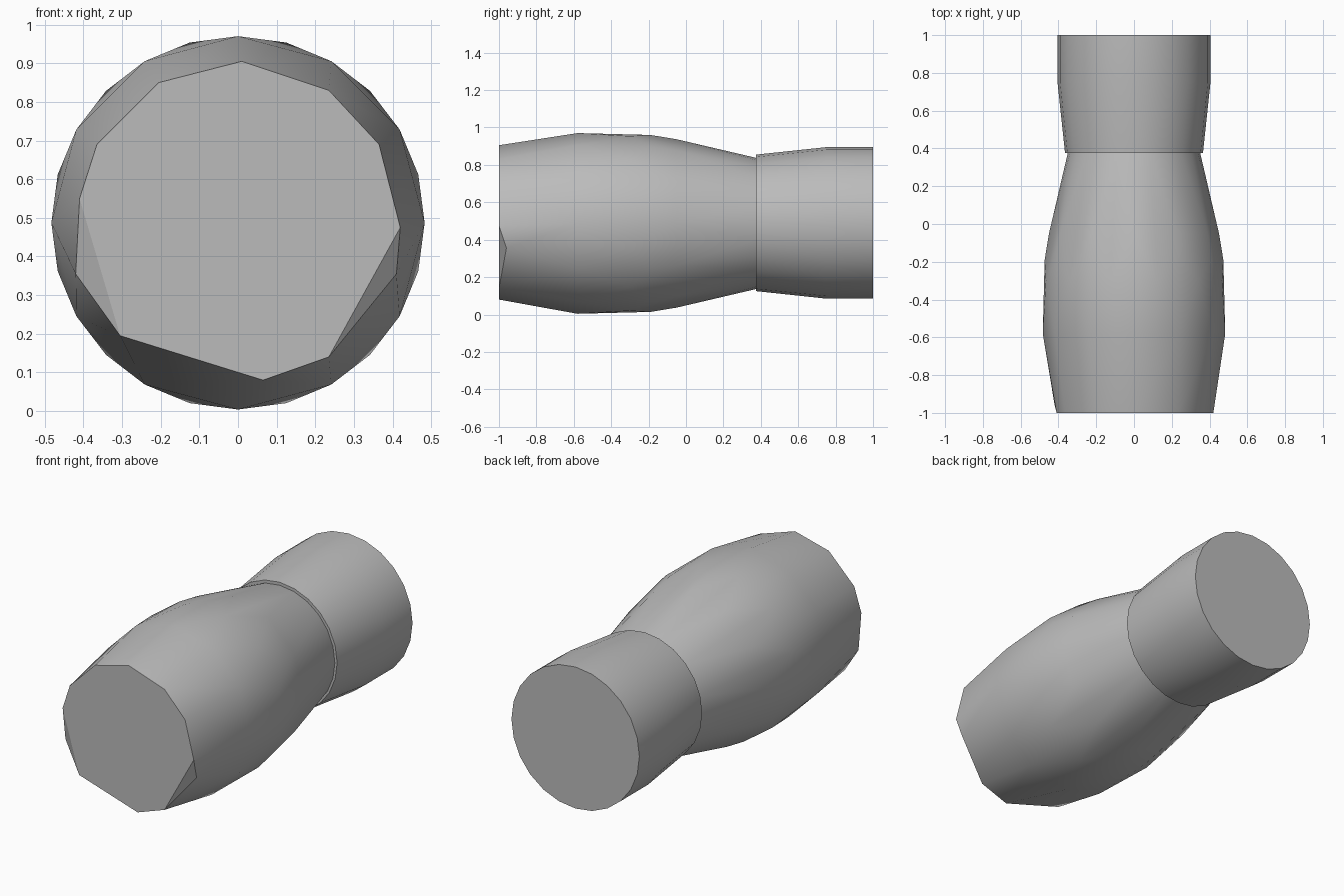
import bpy, bmesh, math
from mathutils import Vector

cube = bpy.data.objects.get("Cube")
if cube:
    bpy.data.objects.remove(cube, do_unlink=True)

grey = bpy.data.materials.new("plain grey")
grey.use_nodes = True
colour = (0.5, 0.5, 0.5, 1)
grey.diffuse_color = colour
grey.node_tree.nodes["Principled BSDF"].inputs["Base Color"].default_value = colour

AXIS_Z = 0.487


def ring(y, radius, sides=24, step=1, start=0, z=AXIS_Z):
    """Points of a circle around the long axis, starting at the top."""
    return [Vector((radius * math.sin(math.tau * i / sides), y,
                    z + radius * math.cos(math.tau * i / sides)))
            for i in range(start, sides, step)]


def finish(name, bm):
    bmesh.ops.recalc_face_normals(bm, faces=bm.faces[:])
    mesh = bpy.data.meshes.new(name)
    bm.to_mesh(mesh)
    bm.free()
    obj = bpy.data.objects.new(name, mesh)
    bpy.context.collection.objects.link(obj)
    mesh.materials.append(grey)
    bpy.ops.object.select_all(action='DESELECT')
    obj.select_set(True)
    bpy.context.view_layer.objects.active = obj
    bpy.ops.object.shade_smooth_by_angle(angle=math.radians(30))
    return obj


# Bulging body: a faceted hull from an uneven flat front to a round rear
front = [(0.01, 0.905), (0.235, 0.83), (0.365, 0.69), (0.42, 0.475),
         (0.235, 0.14), (0.065, 0.08), (-0.305, 0.195), (-0.41, 0.55),
         (-0.365, 0.69), (-0.205, 0.85)]
points = [Vector((x, -1, z)) for x, z in front]
points += [Vector((x, -0.96, 0.355)) for x in (0.41, -0.42)]
points += ring(-0.58, 0.483, step=2)
points += ring(-0.3, 0.483, step=2, start=1)
points += ring(-0.19, 0.473, step=2)
points += ring(-0.05, 0.45, step=2)
points += ring(0.378, 0.35)
bm = bmesh.new()
for p in points:
    bm.verts.new(p)
hull = bmesh.ops.convex_hull(bm, input=bm.verts[:])
loose = {v for v in hull["geom_interior"] + hull["geom_unused"]
         if isinstance(v, bmesh.types.BMVert) and not v.link_faces}
bmesh.ops.delete(bm, geom=list(loose), context='VERTS')
bmesh.ops.dissolve_limit(bm, angle_limit=math.radians(0.5),
                         verts=bm.verts[:], edges=bm.edges[:])
finish("body", bm)

# Flared collar behind the body
bm = bmesh.new()
loops = [[bm.verts.new(p) for p in ring(y, r, z=0.49)]
         for y, r in ((0.375, 0.365), (0.75, 0.405), (1.0, 0.405))]
for a, b in zip(loops, loops[1:]):
    for i in range(len(a)):
        j = (i + 1) % len(a)
        bm.faces.new((a[i], a[j], b[j], b[i]))
bm.faces.new(loops[0])
bm.faces.new(loops[-1])
finish("collar", bm)
